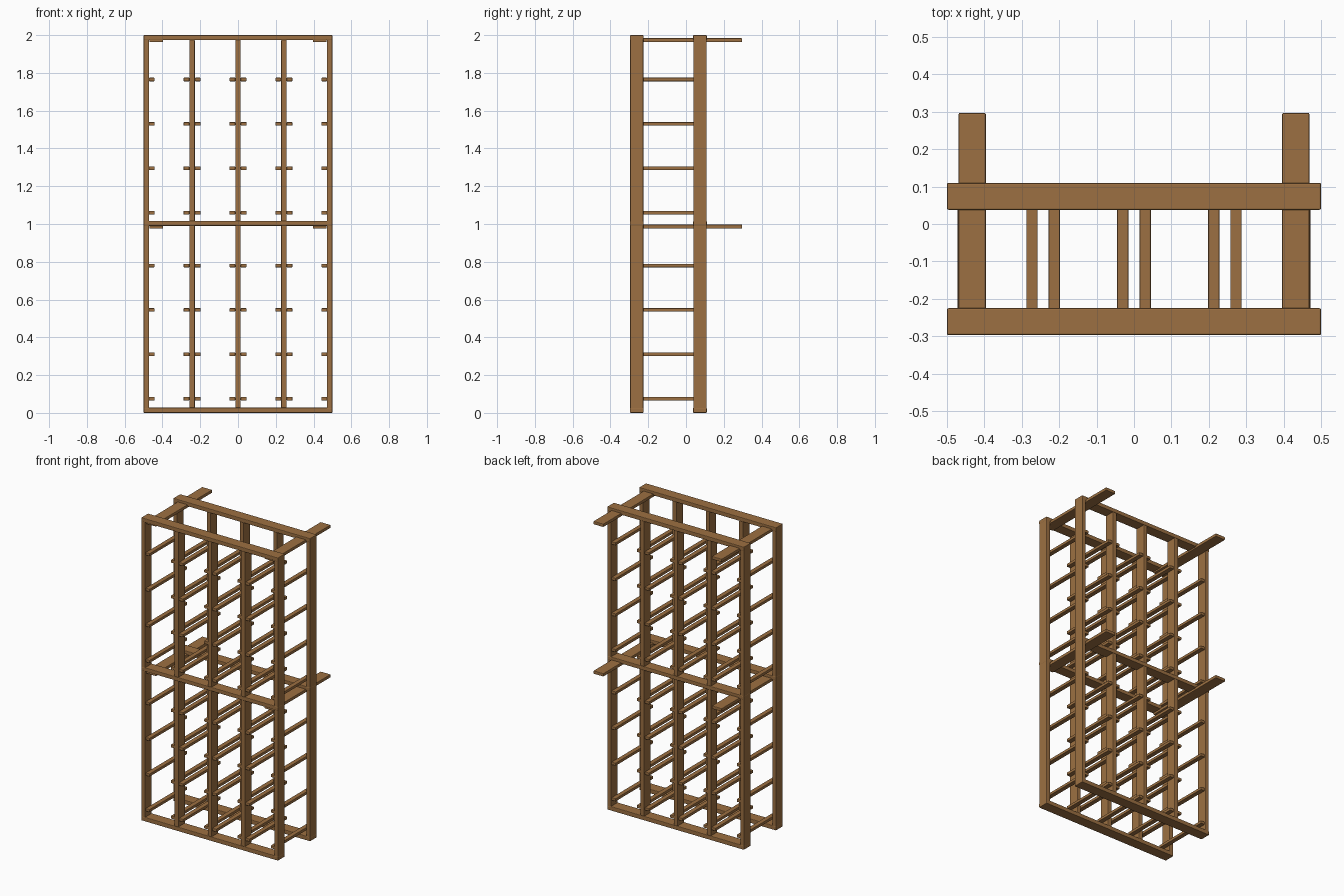
import bpy
import bmesh

if "Cube" in bpy.data.objects:
    bpy.data.objects.remove(bpy.data.objects["Cube"])

wood = bpy.data.materials.new("brown wood")
wood.diffuse_color = (0.335, 0.163, 0.054, 1)
wood.use_nodes = True
wood.node_tree.nodes["Principled BSDF"].inputs["Base Color"].default_value = wood.diffuse_color


def bar(name, x, y, z, bevel=0.004):
    """Softened wooden bar from (min, max) ranges."""
    bm = bmesh.new()
    bmesh.ops.create_cube(bm, size=1)
    for v in bm.verts:
        for i, r in enumerate((x, y, z)):
            v.co[i] = (r[0] + r[1]) / 2 + v.co[i] * (r[1] - r[0])
    me = bpy.data.meshes.new(name)
    bm.to_mesh(me)
    bm.free()
    me.materials.append(wood)
    ob = bpy.data.objects.new(name, me)
    bpy.context.collection.objects.link(ob)
    mod = ob.modifiers.new("soft edges", 'BEVEL')
    mod.width = bevel
    mod.segments = 2
    return ob


FRAMES = {"front": (-0.297, -0.225), "back": (0.038, 0.11)}
RAILS = [(0, 0.028), (0.99, 1.016), (1.973, 2.0)]
INNER = (-0.243, 0, 0.243)
SLAT_Z = (0.075, 0.31, 0.545, 0.78, 1.06, 1.295, 1.53, 1.765)

# front and back ladder frames
for side, y in FRAMES.items():
    for z in RAILS:
        bar(side + "_rail", (-0.5, 0.5), y, z)
    for s in (-1, 1):
        a, b = sorted((s * 0.4995, s * 0.471))
        yy = (y[0] + 0.001, y[1] - 0.001)
        bar(side + "_outer_post", (a, b), yy, (0.001, 1.999))
    for x in INNER:
        for lo, hi in ((0.026, 0.992), (1.014, 1.975)):
            bar(side + "_inner_post", (x - 0.0145, x + 0.0145),
                (y[0] + 0.001, y[1] - 0.001), (lo, hi))

# bottle support slats on both sides of every post
slat_x = [(-0.472, -0.442), (0.442, 0.472)]
for x in INNER:
    slat_x += [(x - 0.045, x - 0.0145), (x + 0.0145, x + 0.045)]
for z in SLAT_Z:
    for x in slat_x:
        bar("bottle_slat", x, (-0.29, 0.103), (z - 0.0095, z + 0.0095), 0.003)

# wall arms reaching out of the back
for z in ((0.976, 0.997), (1.963, 1.984)):
    for s in (-1, 1):
        a, b = sorted((s * 0.396, s * 0.469))
        bar("wall_arm", (a, b), (-0.29, 0.297), z)
